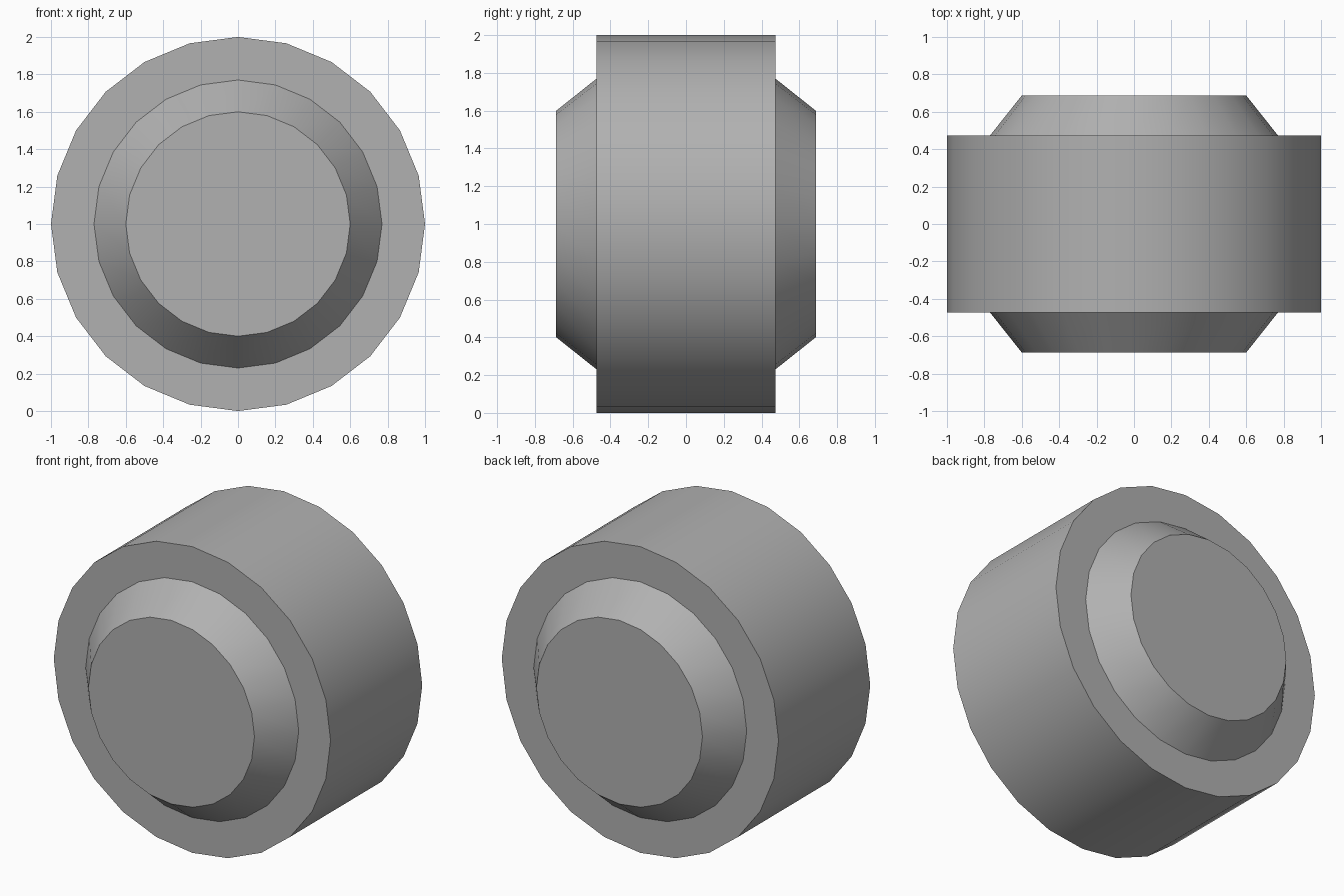
import bpy, bmesh, math

if "Cube" in bpy.data.objects:
    bpy.data.objects.remove(bpy.data.objects["Cube"])

SIDES = 24
# Half profile (radius, y) from the hub face out to the tread
half = [(0.60, 0.687), (0.77, 0.473), (1.0, 0.473)]
# Mirror it to get the full front-to-back profile
profile = [(r, -y) for r, y in half] + half[::-1]

bm = bmesh.new()
# One ring of vertices per profile point, around the y axis at z = 1
rings = []
for r, y in profile:
    rings.append([bm.verts.new((r * math.sin(2 * math.pi * i / SIDES), y,
                                1 + r * math.cos(2 * math.pi * i / SIDES)))
                  for i in range(SIDES)])
# Bevelled hub sides, wheel sides and tread
for a, b in zip(rings, rings[1:]):
    for i in range(SIDES):
        j = (i + 1) % SIDES
        bm.faces.new((a[i], a[j], b[j], b[i]))
# Flat hub faces
bm.faces.new(rings[0])
bm.faces.new(rings[-1])
bmesh.ops.recalc_face_normals(bm, faces=bm.faces)

mesh = bpy.data.meshes.new("wheel")
bm.to_mesh(mesh)
bm.free()
wheel = bpy.data.objects.new("wheel", mesh)
bpy.context.collection.objects.link(wheel)

# Dark grey finish
grey = bpy.data.materials.new("dark_grey")
grey.diffuse_color = (0.44, 0.44, 0.44, 1)
grey.use_nodes = True
grey.node_tree.nodes["Principled BSDF"].inputs["Base Color"].default_value = grey.diffuse_color
mesh.materials.append(grey)

# Smooth round surfaces, crisp rims
bpy.context.view_layer.objects.active = wheel
wheel.select_set(True)
bpy.ops.object.shade_smooth_by_angle(angle=math.radians(30))
